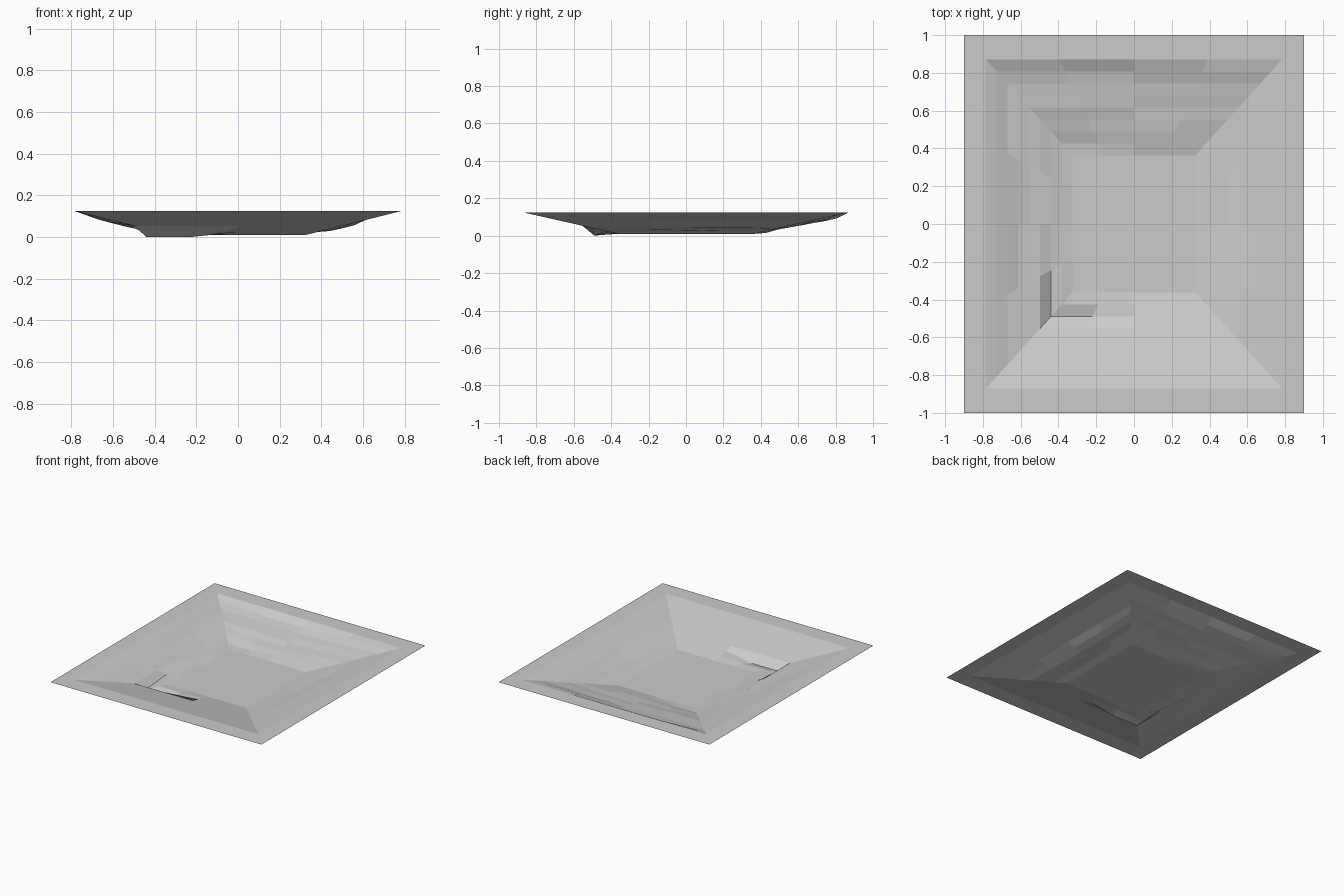
import bpy, bmesh

if "Cube" in bpy.data.objects:
    bpy.data.objects.remove(bpy.data.objects["Cube"])

TOP, FLOOR = 0.125, 0.01
STEPS, SEGS = 8, 4

# local sinking of the slope: ring -> {position around the ring: depth}
# positions run 0-4 front, 4-8 right, 8-12 back, 12-16 left
DIPS = {
    1: {10: .017, 11: .017, 12: .006},
    2: {9: .012, 10: .018, 11: .014, 12: .012, 13: .012, 15: .010},
    3: {9: .008, 10: .014, 11: .008, 12: .006, 13: .010, 14: .013, 15: .012},
    4: {6: .010, 7: .012, 9: .010, 10: .012, 13: .014, 14: .013, 15: .006},
    5: {5: .008, 6: .012, 7: .012, 10: .009, 11: .006, 14: .012, 13: .006},
    6: {0: .038, 1: .038, 5: .006, 6: .010, 15: .020, 13: .010, 11: .006},
    7: {0: .008, 1: .010, 11: .010, 12: .008, 14: .008},
}


def ring_points(hx, hy):
    """Points around a rectangle, anticlockwise from the front left corner."""
    corners = [(-hx, -hy), (hx, -hy), (hx, hy), (-hx, hy)]
    pts = []
    for i, (ax, ay) in enumerate(corners):
        bx, by = corners[(i + 1) % 4]
        for k in range(SEGS):
            t = k / SEGS
            pts.append((ax + (bx - ax) * t, ay + (by - ay) * t))
    return pts


def add_ring(bm, hx, hy, z, dips={}):
    return [bm.verts.new((x, y, max(0, z - dips.get(i, 0))))
            for i, (x, y) in enumerate(ring_points(hx, hy))]


bm = bmesh.new()

# flat rim, then the faceted slope
rings = [add_ring(bm, 0.9, 1.0, TOP)]
for r in range(STEPS + 1):
    t = r / STEPS
    rings.append(add_ring(bm, 0.785 + (0.325 - 0.785) * t, 0.872 + (0.363 - 0.872) * t,
                          TOP + (FLOOR - TOP) * t, DIPS.get(r, {})))
for outer, inner in zip(rings, rings[1:]):
    n = len(outer)
    for i in range(n):
        j = (i + 1) % n
        bm.faces.new((outer[i], outer[j], inner[j], inner[i]))

# flat floor
bm.faces.new(rings[-1])

mesh = bpy.data.meshes.new("sunken_basin")
bm.to_mesh(mesh)
bm.free()
basin = bpy.data.objects.new("sunken_basin", mesh)
bpy.context.collection.objects.link(basin)
